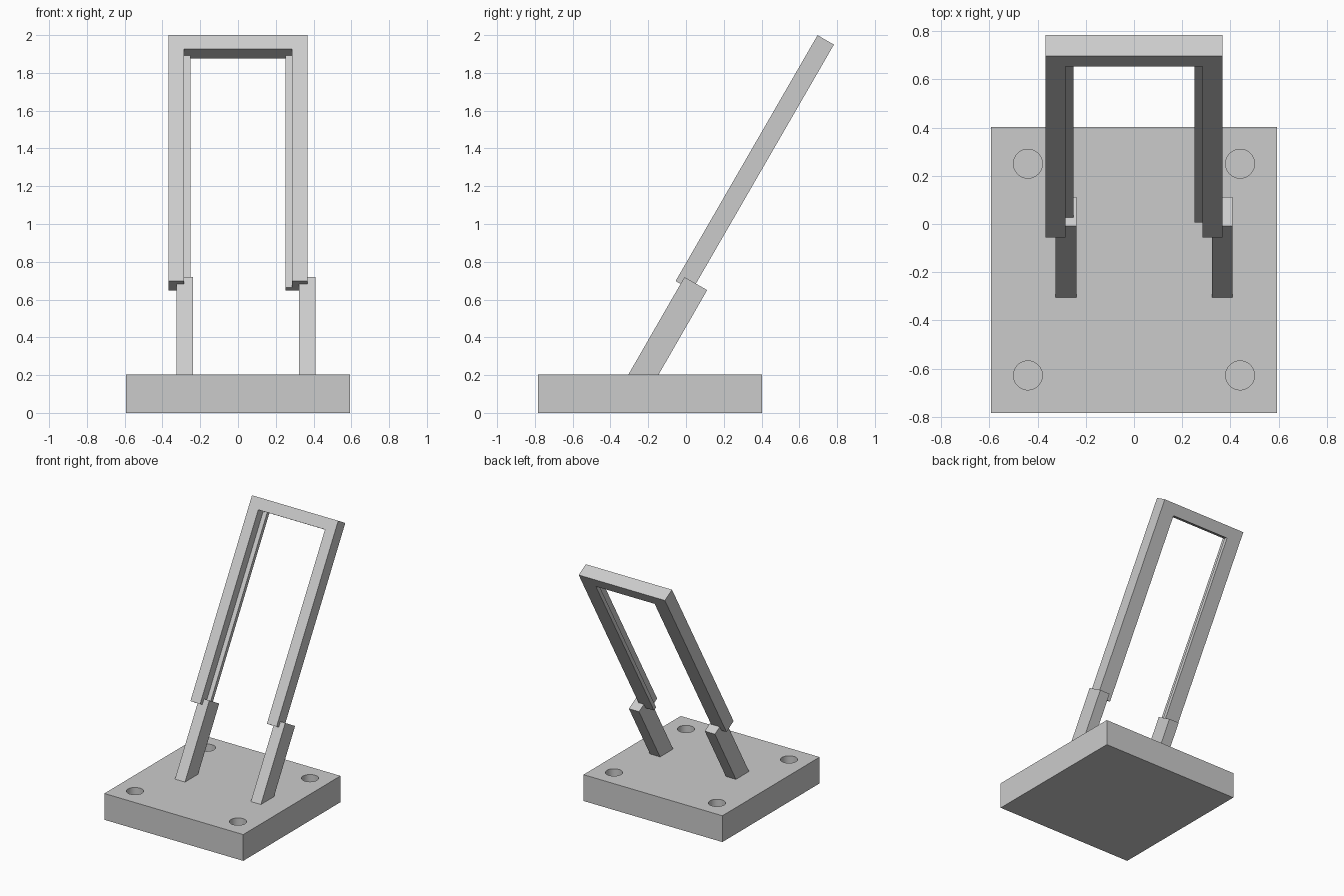
import bpy, bmesh, math
from mathutils import Vector

cube = bpy.data.objects.get("Cube")
if cube:
    bpy.data.objects.remove(cube, do_unlink=True)

grey = bpy.data.materials.new("plain_grey")
grey.use_nodes = True
COLOR = (0.6, 0.6, 0.6, 1)
grey.diffuse_color = COLOR
grey.node_tree.nodes["Principled BSDF"].inputs["Base Color"].default_value = COLOR


def prism(name, outline, sweep):
    """Solid made by sweeping a closed outline along a vector."""
    bm = bmesh.new()
    face = bm.faces.new([bm.verts.new(p) for p in outline])
    moved = bmesh.ops.extrude_face_region(bm, geom=[face])["geom"]
    bmesh.ops.translate(bm, vec=sweep,
                        verts=[g for g in moved if isinstance(g, bmesh.types.BMVert)])
    bmesh.ops.recalc_face_normals(bm, faces=bm.faces)
    mesh = bpy.data.meshes.new(name)
    bm.to_mesh(mesh)
    bm.free()
    mesh.materials.append(grey)
    obj = bpy.data.objects.new(name, mesh)
    bpy.context.collection.objects.link(obj)
    return obj


# Base plate with four blind screw holes
HALF, FRONT, BACK, TOP = 0.593, -0.783, 0.403, 0.203
base = prism("base_plate",
             [(-HALF, FRONT, 0), (HALF, FRONT, 0), (HALF, BACK, 0), (-HALF, BACK, 0)],
             (0, 0, TOP))
for x in (-0.44, 0.44):
    for y in (-0.628, 0.25):
        bpy.ops.mesh.primitive_cylinder_add(vertices=48, radius=0.06, depth=0.3,
                                            location=(x, y, TOP))
        cutter = bpy.context.object
        cutter.name = "hole_cutter"
        cutter.data.materials.append(grey)
        cutter.hide_render = True
        cutter.hide_set(True)
        cut = base.modifiers.new("screw_hole", "BOOLEAN")
        cut.operation = "DIFFERENCE"
        cut.solver = "EXACT"
        cut.object = cutter

# Leaning directions: up the slope, and through it from front to back
LEAN = math.radians(30)
UP = Vector((0, math.sin(LEAN), math.cos(LEAN)))
THROUGH = Vector((0, math.cos(LEAN), -math.sin(LEAN)))

# Two leaning posts, cut level where they meet the base
for name, x in (("right_post", -0.325), ("left_post", 0.323)):
    profile = [(x, -0.305, TOP), (x, -0.145, TOP), (x, 0.112, 0.65), (x, -0.008, 0.719)]
    prism(name, profile, (0.086, 0, 0))

# Leaning U-shaped frame, its legs rebated on the inner front edge
ORIGIN = Vector((0, -0.055, 0.698))
LENGTH, WIDTH, DEPTH, REBATE, BAR = 1.503, 0.368, 0.1, 0.07, 0.085


def frame_layer(name, inner, start, end):
    flat = [(-WIDTH, 0), (-WIDTH, LENGTH), (WIDTH, LENGTH), (WIDTH, 0),
            (inner, 0), (inner, LENGTH - BAR), (-inner, LENGTH - BAR), (-inner, 0)]
    outline = [ORIGIN + Vector((x, 0, 0)) + UP * u + THROUGH * start for x, u in flat]
    return prism(name, outline, THROUGH * (end - start))


frame_layer("frame_front", 0.285, 0, REBATE)
frame_layer("frame_back_lip", 0.251, REBATE, DEPTH)
